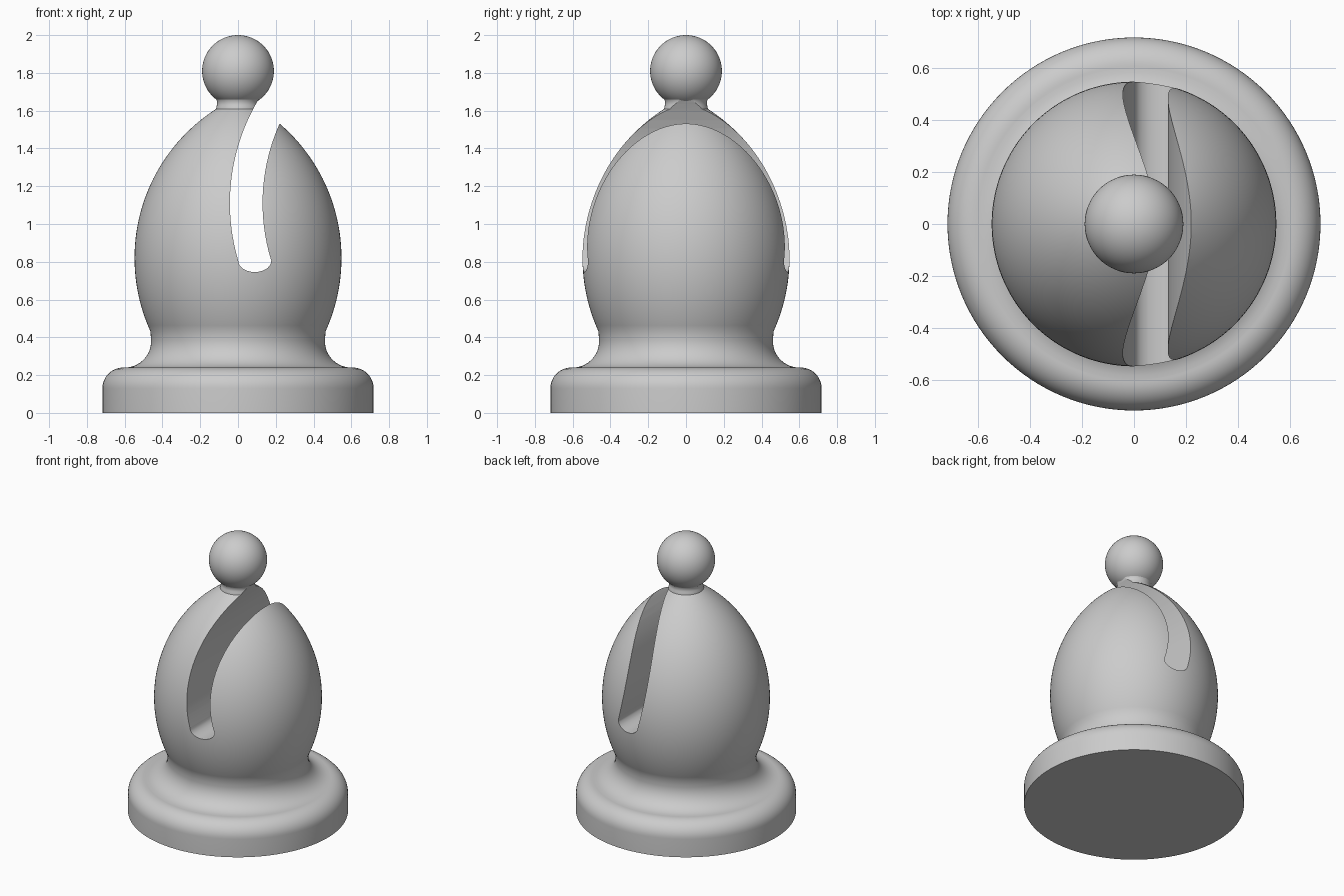
import bpy, bmesh
from math import sin, cos, radians, sqrt, pi

cube = bpy.data.objects.get("Cube")
if cube:
    bpy.data.objects.remove(cube, do_unlink=True)

grey = bpy.data.materials.new("plain grey")
grey.use_nodes = True
colour = (0.6, 0.6, 0.6, 1)
grey.diffuse_color = colour
grey.node_tree.nodes["Principled BSDF"].inputs["Base Color"].default_value = colour


def arc(cx, cz, r, start, end, steps):
    """Points on a circle, angles in degrees."""
    angles = [radians(start + (end - start) * i / steps) for i in range(steps + 1)]
    return [(cx + r * cos(a), cz + r * sin(a)) for a in angles]


def add_object(name, bm):
    bmesh.ops.recalc_face_normals(bm, faces=bm.faces)
    mesh = bpy.data.meshes.new(name)
    bm.to_mesh(mesh)
    bm.free()
    obj = bpy.data.objects.new(name, mesh)
    bpy.context.collection.objects.link(obj)
    mesh.materials.append(grey)
    return obj


def lathe(name, profile, segments=128):
    """Closed solid turned around z; both profile ends lie on the axis."""
    bm = bmesh.new()
    verts = [bm.verts.new((x, 0, z)) for x, z in profile]
    edges = [bm.edges.new(pair) for pair in zip(verts, verts[1:])]
    bmesh.ops.spin(bm, geom=verts + edges, cent=(0, 0, 0), axis=(0, 0, 1),
                   angle=2 * pi, steps=segments)
    bmesh.ops.remove_doubles(bm, verts=bm.verts, dist=0.0005)
    return add_object(name, bm)


def smooth(obj, angle=30):
    bpy.ops.object.select_all(action="DESELECT")
    obj.select_set(True)
    bpy.context.view_layer.objects.active = obj
    bpy.ops.object.shade_smooth_by_angle(angle=radians(angle))


# Round foot with a rolled upper edge
foot = lathe("foot", [(0, 0), (0.718, 0)]
             + arc(0.608, 0.13, 0.11, 0, 90, 12) + [(0, 0.24)])

# Flared collar, egg-shaped body and small neck in one turned profile
body_profile = [(0, 0.2), (0.6, 0.2)]
body_profile += arc(0.6, 0.38, 0.14, 270, 172, 14)
body_profile += arc(-0.388, 0.82, 0.936, -24.5, 57.4, 40)
body_profile += arc(0.155, 1.64, 0.045, 205, 130, 6) + [(0, 1.7)]
body = lathe("body", body_profile)

# Curved slot cut from front to back
low, mid, high = 0.805, 1.11, 1.68


def edge_curve(x, r, z0, z1, steps=20):
    heights = [z0 + (z1 - z0) * i / steps for i in range(steps + 1)]
    return [(x + r - sqrt(r * r - (z - mid) ** 2), z) for z in heights]


left_side = edge_curve(-0.043, 1.07, high, low)
right_side = edge_curve(0.13, 1.03, low, high)
x0, x1 = left_side[-1][0], right_side[0][0]
radius = (x1 - x0) / 2
bottom = [(x0 + radius + radius * cos(a), low + 0.68 * radius * sin(a))
          for a in [pi + pi * i / 14 for i in range(1, 14)]]
bm = bmesh.new()
outline = [bm.verts.new((x, -1, z)) for x, z in left_side + bottom + right_side]
face = bm.faces.new(outline)
sweep = bmesh.ops.extrude_face_region(bm, geom=[face])
bmesh.ops.translate(bm, vec=(0, 2, 0),
                    verts=[v for v in sweep["geom"] if isinstance(v, bmesh.types.BMVert)])
cutter = add_object("slot_cutter", bm)
cutter.hide_render = True

cut = body.modifiers.new("slot", "BOOLEAN")
cut.operation = "DIFFERENCE"
cut.solver = "EXACT"
cut.object = cutter
bpy.context.view_layer.objects.active = body
bpy.ops.object.modifier_apply(modifier=cut.name)
bpy.data.objects.remove(cutter, do_unlink=True)

# Ball on top
ball = lathe("ball", arc(0, 1.81, 0.19, -90, 90, 40), 64)

for part in (foot, body, ball):
    smooth(part)
